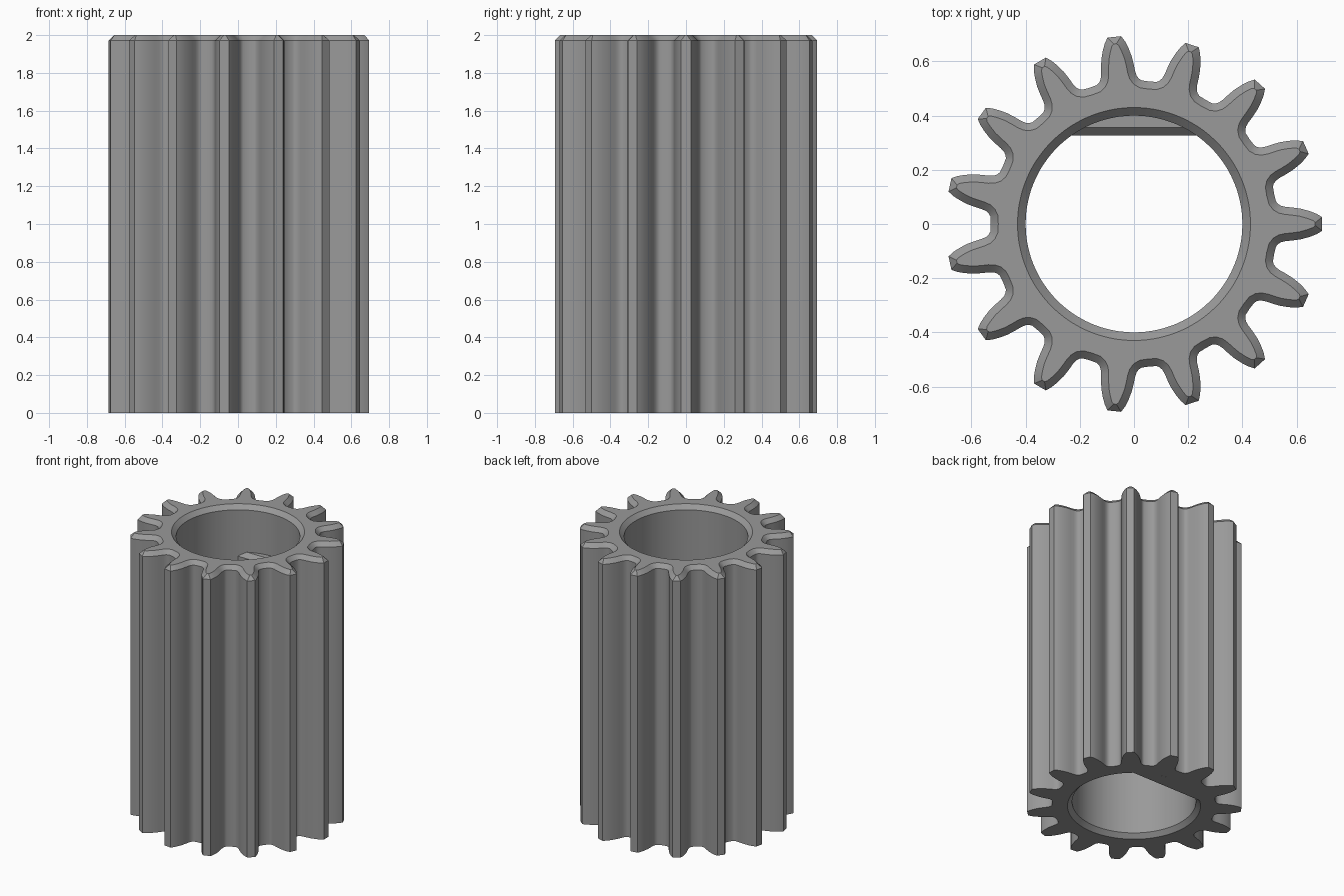
import bpy, bmesh, math

if "Cube" in bpy.data.objects:
    bpy.data.objects.remove(bpy.data.objects["Cube"])

TEETH, HEIGHT, CH = 15, 2.0, 0.028
BORE, RIM = 0.40, 0.43

grey = bpy.data.materials.new("mid grey")
grey.diffuse_color = (0.32, 0.32, 0.32, 1)
grey.use_nodes = True
grey.node_tree.nodes["Principled BSDF"].inputs["Base Color"].default_value = grey.diffuse_color


def finish(name, bm):
    bmesh.ops.recalc_face_normals(bm, faces=bm.faces)
    me = bpy.data.meshes.new(name)
    bm.to_mesh(me)
    bm.free()
    me.materials.append(grey)
    ob = bpy.data.objects.new(name, me)
    bpy.context.collection.objects.link(ob)
    bpy.ops.object.select_all(action='DESELECT')
    ob.select_set(True)
    bpy.context.view_layer.objects.active = ob
    bpy.ops.object.shade_smooth_by_angle(angle=math.radians(30))
    return ob


def bridge(bm, a, b):
    n = len(a)
    for i in range(n):
        j = (i + 1) % n
        bm.faces.new((a[i], a[j], b[j], b[i]))


# Half tooth: (radius, degrees from the tooth axis), tip to root
half = [(.695, 2.1), (.675, 3.2), (.65, 4.2), (.62, 5.2), (.59, 5.9), (.565, 6.4),
        (.548, 7.0), (.537, 7.9), (.531, 9.0), (.529, 12.0)]
outer = [(r * math.cos(math.radians(a)), r * math.sin(math.radians(a))) for r, a in half]

# Same half tooth moved inwards for the top chamfer
inner = [(.669, .005)]
for p, q, s in zip(outer, outer[1:], outer[2:]):
    dx, dy = s[0] - p[0], s[1] - p[1]
    d = math.hypot(dx, dy)
    inner.append((q[0] - CH * dy / d, q[1] + CH * dx / d))
root = math.radians(12)
inner.append(((.529 - CH) * math.cos(root), (.529 - CH) * math.sin(root)))


def full_loop(side):
    """Mirror the half tooth and repeat it around the axis."""
    tooth = [(x, -y) for x, y in side[-2::-1]] + side
    pts = []
    for k in range(TEETH):
        a = 2 * math.pi * k / TEETH
        c, s = math.cos(a), math.sin(a)
        pts += [(x * c - y * s, x * s + y * c) for x, y in tooth]
    return pts


# Gear body: closed loft through the outside, top, bore and bottom
bm = bmesh.new()
out, inn = full_loop(outer), full_loop(inner)
angles = [math.atan2(y, x) for x, y in out]


def ring(pts, z):
    return [bm.verts.new((x, y, z)) for x, y in pts]


def circle(r, z):
    return ring([(r * math.cos(a), r * math.sin(a)) for a in angles], z)


loops = [ring(out, 0), ring(out, HEIGHT - CH), ring(inn, HEIGHT),
         circle(RIM, HEIGHT), circle(BORE, HEIGHT - .03), circle(BORE, .03), circle(RIM, 0)]
for a, b in zip(loops, loops[1:] + loops[:1]):
    bridge(bm, a, b)
finish("gear_body", bm)

# Flat key inside the bore, with a chamfered upper edge
bm = bmesh.new()


def segment(y, z, n=24):
    h = math.acos(y / RIM)
    return [bm.verts.new((RIM * math.sin(t), RIM * math.cos(t), z))
            for t in (h - 2 * h * i / n for i in range(n + 1))]


levels = [segment(.327, 0), segment(.327, 1.64), segment(.357, 1.67)]
for a, b in zip(levels, levels[1:]):
    bridge(bm, a, b)
bm.faces.new(levels[0])
bm.faces.new(levels[-1])
finish("bore_flat", bm)
